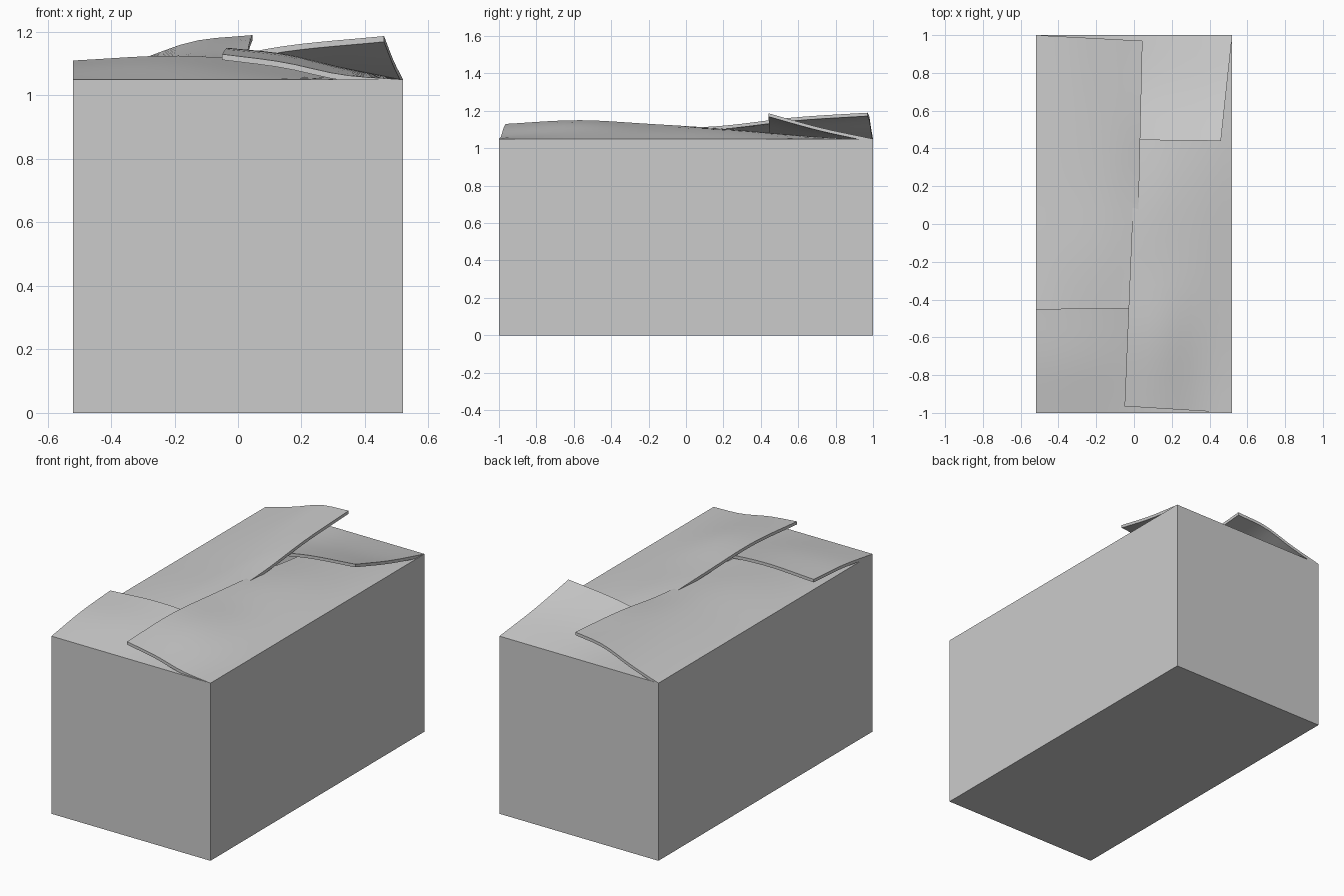
import bpy, bmesh
from mathutils import Vector

if "Cube" in bpy.data.objects:
    bpy.data.objects.remove(bpy.data.objects["Cube"])

W, L, H, T = 0.52, 1.0, 1.05, 0.018


def spline(vals, t):
    """Smooth Catmull-Rom value through evenly spaced values, t in 0..1."""
    n = len(vals) - 1
    i = min(int(t * n), n - 1)
    f = t * n - i
    p1, p2 = vals[i], vals[i + 1]
    p0 = vals[i - 1] if i > 0 else 2 * p1 - p2
    p3 = vals[i + 2] if i + 2 <= n else 2 * p2 - p1
    return 0.5 * (2 * p1 + (p2 - p0) * f + (2 * p0 - 5 * p1 + 4 * p2 - p3) * f ** 2
                  + (3 * p1 - p0 - 3 * p2 + p3) * f ** 3)


def finish(name, bm):
    bmesh.ops.recalc_face_normals(bm, faces=bm.faces)
    me = bpy.data.meshes.new(name)
    bm.to_mesh(me)
    bm.free()
    ob = bpy.data.objects.new(name, me)
    bpy.context.collection.objects.link(ob)
    bpy.context.view_layer.objects.active = ob
    ob.select_set(True)
    bpy.ops.object.shade_smooth_by_angle()
    ob.select_set(False)


def flap(name, hinge, free, rows, nu=18, nv=10):
    """Bent card panel: hinge and free edge ends in plan, lift rows from hinge to free edge."""
    bm = bmesh.new()
    h0, h1, f0, f1 = (Vector(p) for p in (*hinge, *free))
    layers = []
    for drop in (0, T):
        grid = []
        for j in range(nv + 1):
            v = j / nv
            row = []
            for i in range(nu + 1):
                u = i / nu
                p = h0.lerp(h1, u).lerp(f0.lerp(f1, u), v)
                z = spline([spline(r, u) for r in rows], v)
                row.append(bm.verts.new((p.x, p.y, H + z - drop)))
            grid.append(row)
        layers.append(grid)
        for j in range(nv):
            for i in range(nu):
                bm.faces.new((grid[j][i], grid[j][i + 1], grid[j + 1][i + 1], grid[j + 1][i]))

    # rim joining upper and lower sheets
    def border(g):
        return (g[0][:-1] + [r[-1] for r in g[:-1]] + g[-1][:0:-1]
                + [r[0] for r in g[:0:-1]])
    a, b = border(layers[0]), border(layers[1])
    for k in range(len(a)):
        m = (k + 1) % len(a)
        bm.faces.new((a[k], a[m], b[m], b[k]))
    finish(name, bm)


# Open carton body with card-thick walls and floor
bm = bmesh.new()
bmesh.ops.create_cube(bm, size=1)
for v in bm.verts:
    v.co = (v.co.x * 2 * W, v.co.y * 2 * L, (v.co.z + 0.5) * (H - 0.003))
top = max(bm.faces, key=lambda f: f.calc_center_median().z)
bmesh.ops.inset_region(bm, faces=[top], thickness=T, use_even_offset=True)
bmesh.ops.translate(bm, verts=top.verts, vec=(0, 0, T - H))
finish("carton_body", bm)

# Interlocked lid: each flap lies over one neighbour and under the next
flap("left_flap", [(-W, -L), (-W, L)], [(0.0, -0.97), (0.045, 0.97)],
     [[0] * 6,
      [-0.01, 0.01, 0.03, 0.035, 0.045, 0.055],
      [-0.01, 0.02, 0.05, 0.065, 0.09, 0.12],
      [-0.01, 0.03, 0.05, 0.07, 0.115, 0.14]], nu=24)
flap("right_flap", [(W, -L), (W, L)], [(-0.05, -0.965), (0.03, 0.97)],
     [[0] * 6,
      [0.015, 0.035, 0.035, 0.03, 0.01, -0.01],
      [0.055, 0.08, 0.06, 0.05, 0.02, -0.01],
      [0.08, 0.10, 0.08, 0.055, 0.02, -0.01]], nu=24)
flap("front_flap", [(-W, -L), (W, -L)], [(-W, -0.45), (0.48, -0.44)],
     [[0] * 4,
      [0.04, 0.045, 0.02, -0.01],
      [0.06, 0.075, 0.05, 0.0]])
flap("back_flap", [(-W, L), (W, L)], [(-0.49, 0.45), (0.46, 0.44)],
     [[0] * 4,
      [-0.01, 0.01, 0.045, 0.06],
      [0.0, 0.045, 0.105, 0.137]])
